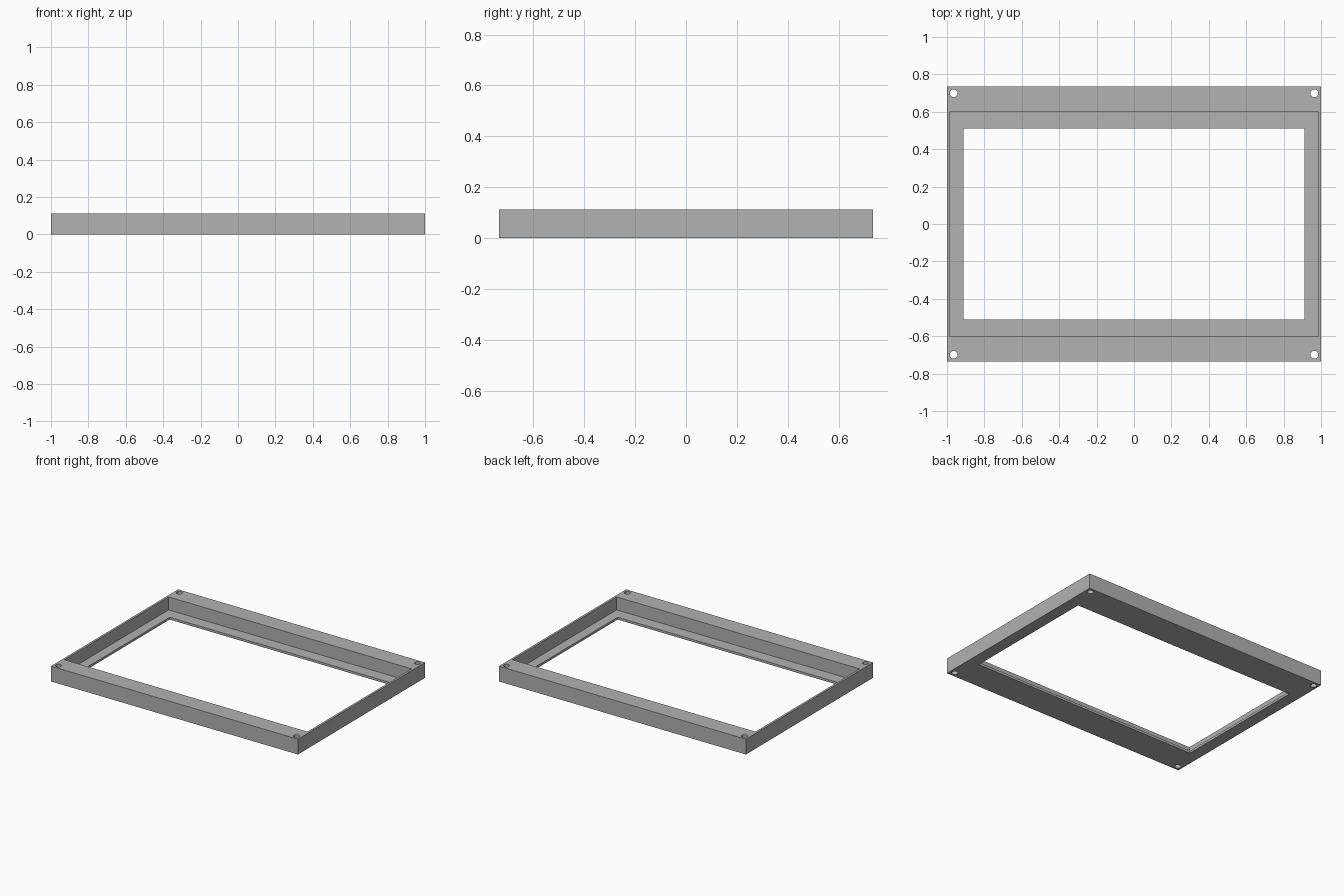
import bpy

old = bpy.data.objects.get("Cube")
if old:
    bpy.data.objects.remove(old, do_unlink=True)

W, D, H = 2.0, 1.47, 0.112      # outer size
LIP = 0.017                     # thickness of the inner ledge

grey = bpy.data.materials.new("plain grey")
grey.use_nodes = True
colour = (0.445, 0.445, 0.445, 1)
grey.diffuse_color = colour
grey.node_tree.nodes["Principled BSDF"].inputs["Base Color"].default_value = colour


def box(name, width, depth, bottom, top):
    bpy.ops.mesh.primitive_cube_add(size=1, location=(0, 0, (bottom + top) / 2))
    ob = bpy.context.object
    ob.name = name
    ob.scale = (width, depth, top - bottom)
    bpy.ops.object.transform_apply(location=True, rotation=False, scale=True)
    ob.data.materials.append(grey)
    return ob


def cut(target, cutter):
    mod = target.modifiers.new("cut", 'BOOLEAN')
    mod.operation = 'DIFFERENCE'
    mod.solver = 'EXACT'
    mod.object = cutter
    cutter.hide_render = True
    bpy.context.view_layer.objects.active = target
    bpy.ops.object.modifier_apply(modifier=mod.name)
    bpy.data.objects.remove(cutter, do_unlink=True)


# Solid slab, then the recessed pocket and the window through the ledge
frame = box("panel_frame", W, D, 0, H)
cut(frame, box("pocket_cutter", 1.968, 1.204, LIP, H + 0.1))
cut(frame, box("window_cutter", 1.824, 1.022, -0.1, H + 0.1))

# Screw holes in the four corners
for sx in (-1, 1):
    for sy in (-1, 1):
        bpy.ops.mesh.primitive_cylinder_add(
            vertices=32, radius=0.021, depth=1, location=(sx * 0.964, sy * 0.699, 0))
        hole = bpy.context.object
        hole.name = "screw_hole_cutter"
        hole.data.materials.append(grey)
        cut(frame, hole)

# Smooth hole walls, crisp edges elsewhere
bpy.ops.object.select_all(action='DESELECT')
frame.select_set(True)
bpy.context.view_layer.objects.active = frame
bpy.ops.object.shade_smooth_by_angle()
